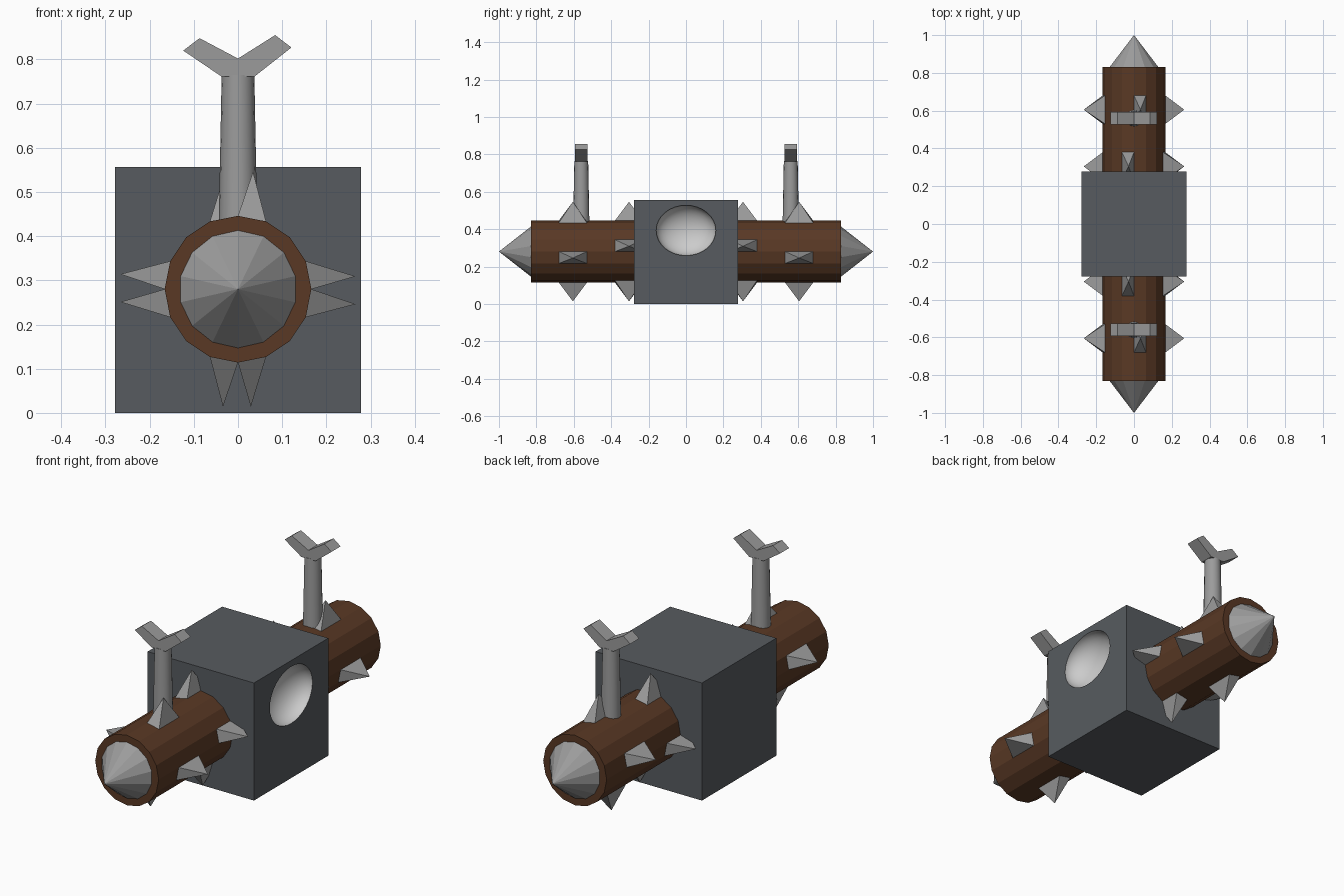
import bpy, bmesh
from math import sin, cos, tau, pi, radians
from mathutils import Vector, Matrix

if "Cube" in bpy.data.objects:
    bpy.data.objects.remove(bpy.data.objects["Cube"])

AXIS_Z = 0.28     # height of the log axis
LOG_R = 0.166


def material(name, rgb):
    m = bpy.data.materials.new(name)
    m.diffuse_color = (*rgb, 1)
    m.use_nodes = True
    m.node_tree.nodes["Principled BSDF"].inputs["Base Color"].default_value = m.diffuse_color
    return m


slate = material("slate", (0.095, 0.105, 0.115))
wood = material("wood", (0.10, 0.04, 0.018))
metal = material("metal", (0.33, 0.33, 0.33))
pale = material("pale", (0.8, 0.8, 0.8))


def finish(name, bm, *mats):
    bmesh.ops.recalc_face_normals(bm, faces=bm.faces)
    me = bpy.data.meshes.new(name)
    bm.to_mesh(me)
    bm.free()
    ob = bpy.data.objects.new(name, me)
    bpy.context.collection.objects.link(ob)
    for m in mats:
        me.materials.append(m)
    return ob


def ring(r, n, y):
    """n points around the log axis, first one at the top."""
    return [Vector((r * sin(tau * i / n), y, AXIS_Z + r * cos(tau * i / n))) for i in range(n)]


def select_only(ob):
    bpy.ops.object.select_all(action='DESELECT')
    ob.select_set(True)
    bpy.context.view_layer.objects.active = ob


# Log: 16-sided bar running front to back
bm = bmesh.new()
a = [bm.verts.new(p) for p in ring(LOG_R, 16, -0.83)]
b = [bm.verts.new(p) for p in ring(LOG_R, 16, 0.83)]
bm.faces.new(a)
bm.faces.new(b)
for i in range(16):
    j = (i + 1) % 16
    bm.faces.new((a[i], a[j], b[j], b[i]))
finish("log", bm, wood)

# Central block with a shallow oval dish in the right side
bm = bmesh.new()
bmesh.ops.create_cube(bm, size=0.556, matrix=Matrix.Translation((0, 0, 0.278)))
block = finish("block", bm, slate, pale)

bm = bmesh.new()
place = (Matrix.Translation((0.278, 0, 0.393))
         @ Matrix.Diagonal((0.10, 0.16, 0.135, 1))
         @ Matrix.Rotation(pi / 2, 4, 'Y'))
bmesh.ops.create_uvsphere(bm, u_segments=32, v_segments=17, radius=1, matrix=place)
for f in bm.faces:
    f.material_index = 1
    f.smooth = True
cutter = finish("dish_cutter", bm, slate, pale)
cutter.hide_render = True
mod = block.modifiers.new("dish", 'BOOLEAN')
mod.operation = 'DIFFERENCE'
mod.solver = 'EXACT'
mod.object = cutter
select_only(block)
bpy.ops.object.modifier_apply(modifier="dish")
bpy.data.objects.remove(cutter)

for side, s in (("front", -1), ("back", 1)):
    # Pointed end cap
    bm = bmesh.new()
    base = [bm.verts.new(p) for p in ring(0.133, 14, s * 0.83)]
    tip = bm.verts.new((0, s * 1.0, AXIS_Z))
    bm.faces.new(base)
    for i in range(14):
        bm.faces.new((base[i], base[(i + 1) % 14], tip))
    finish(side + "_point", bm, metal)

    # Spikes: one outer and one inner on each quarter of the log
    bm = bmesh.new()
    for q in range(4):
        for y, first, off in ((0.605, 0, 0.034), (0.305, -1, -0.029)):
            turn = Matrix.Rotation(q * pi / 2, 3, 'Y')
            pts = []
            for k, dy in ((0, -0.075), (1, -0.075), (1, 0.075), (0, 0.075)):
                t = (first + k) * tau / 16
                pts.append(Vector((LOG_R * sin(t), s * (y + dy), LOG_R * cos(t))))
            pts.append(Vector((off, s * y, 0.266)))
            v = [bm.verts.new(turn @ p + Vector((0, 0, AXIS_Z))) for p in pts]
            bm.faces.new(v[:4])
            for i in range(4):
                bm.faces.new((v[i], v[(i + 1) % 4], v[4]))
    finish(side + "_spikes", bm, metal)

    # Tapered post
    bm = bmesh.new()
    bmesh.ops.create_cone(bm, cap_ends=True, segments=16, radius1=0.044, radius2=0.037,
                          depth=0.36, matrix=Matrix.Translation((0, s * 0.56, 0.585)))
    post = finish(side + "_post", bm, metal)
    select_only(post)
    bpy.ops.object.shade_smooth_by_angle(angle=radians(35))

    # Forked rest on top of the post
    bm = bmesh.new()
    outline = [(-0.037, 0.761), (0.037, 0.761), (0.121, 0.827), (0.084, 0.855),
               (0, 0.802), (-0.087, 0.848), (-0.124, 0.82)]
    f = bm.faces.new([bm.verts.new((x, s * 0.56 - 0.034, z)) for x, z in outline])
    ext = bmesh.ops.extrude_face_region(bm, geom=[f])
    bmesh.ops.translate(bm, vec=(0, 0.068, 0),
                        verts=[g for g in ext["geom"] if isinstance(g, bmesh.types.BMVert)])
    finish(side + "_fork", bm, metal)
